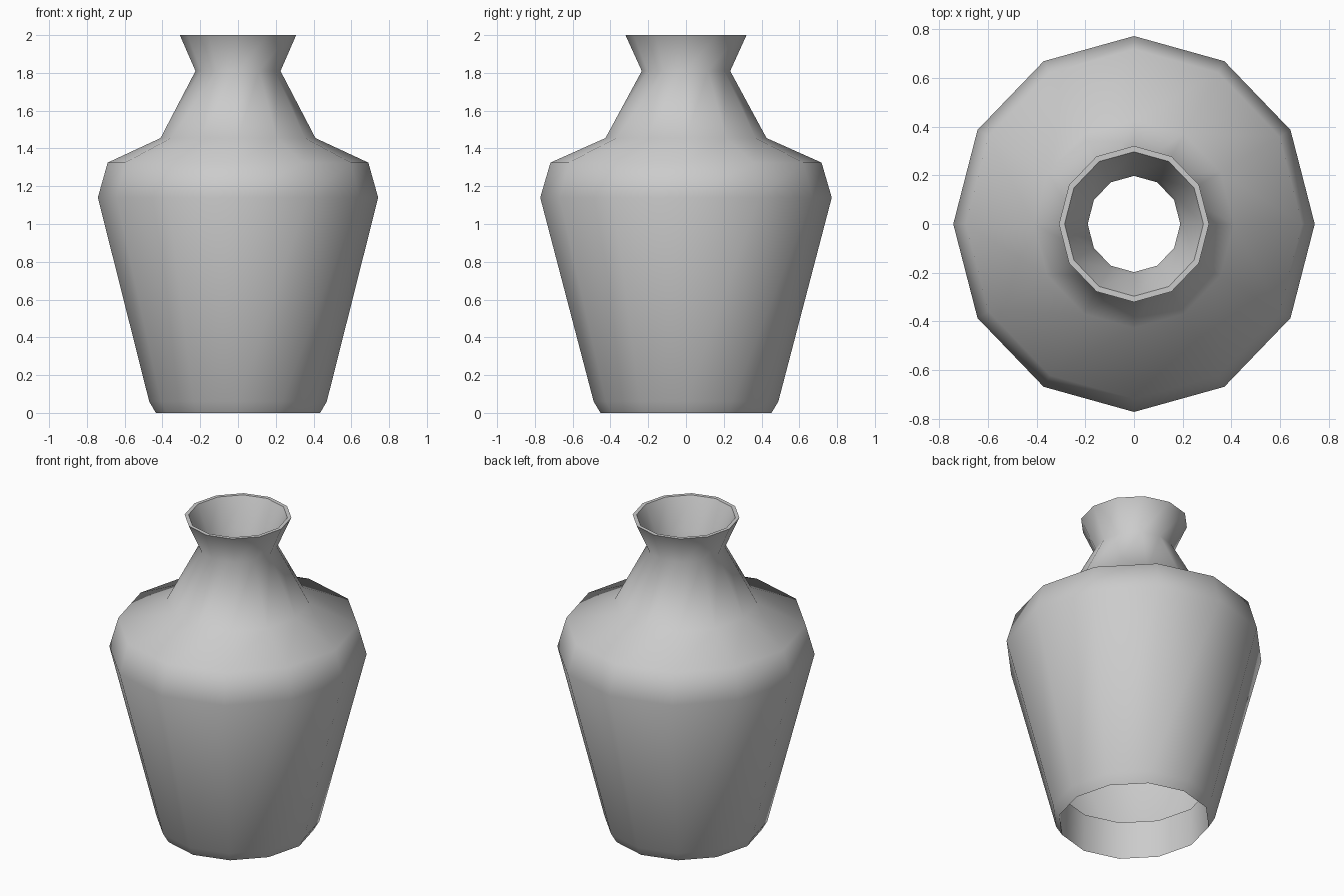
import bpy, bmesh, math

if "Cube" in bpy.data.objects:
    bpy.data.objects.remove(bpy.data.objects["Cube"])

SIDES = 12
Y_SCALE = 1.04  # slightly deeper than wide


def lathe(name, profile):
    """Turn a (radius, height) profile into a 12-sided shell."""
    bm = bmesh.new()
    rings = []
    for r, z in profile:
        rings.append([bm.verts.new((r * math.cos(a), r * Y_SCALE * math.sin(a), z))
                      for a in (2 * math.pi * i / SIDES for i in range(SIDES))])
    for lo, hi in zip(rings, rings[1:]):
        for i in range(SIDES):
            j = (i + 1) % SIDES
            bm.faces.new((lo[i], lo[j], hi[j], hi[i]))
    mesh = bpy.data.meshes.new(name)
    bm.to_mesh(mesh)
    bm.free()
    obj = bpy.data.objects.new(name, mesh)
    bpy.context.collection.objects.link(obj)
    bpy.ops.object.select_all(action='DESELECT')
    obj.select_set(True)
    bpy.context.view_layer.objects.active = obj
    bpy.ops.object.shade_smooth_by_angle(angle=math.radians(60))
    return obj


# Vase shell: recessed foot, body, shoulder, neck, rim and inner throat
lathe("vase", [
    (0.43, 0.24), (0.435, 0.0),
    (0.47, 0.06), (0.742, 1.14), (0.69, 1.325),
    (0.41, 1.455), (0.225, 1.81), (0.308, 2.0),
    (0.285, 2.0), (0.205, 1.81), (0.19, 1.75),
])
